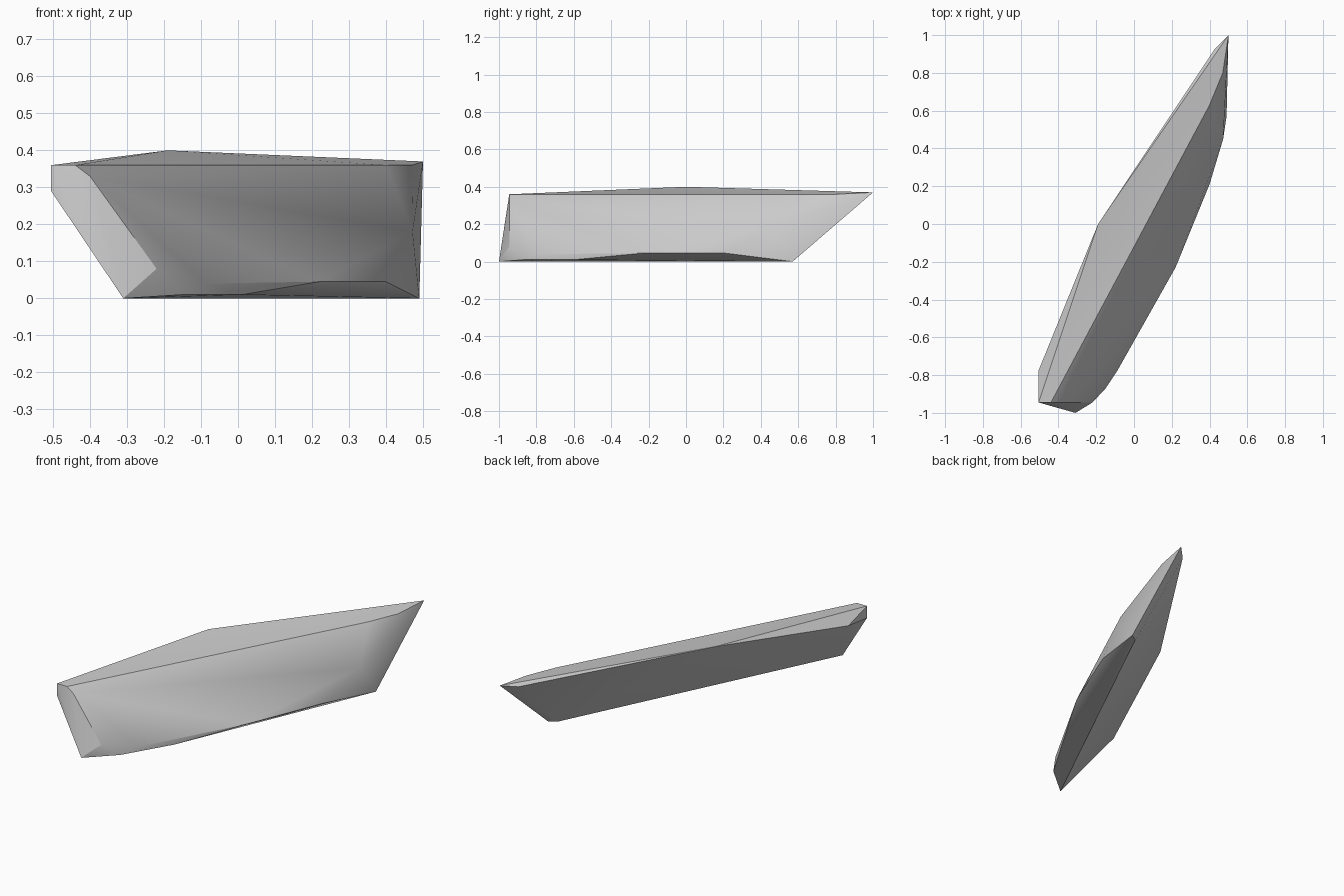
import bpy
import bmesh
import math

# Remove the default object
default_cube = bpy.data.objects.get("Cube")
if default_cube:
    bpy.data.objects.remove(default_cube, do_unlink=True)


def make_material(name, colour):
    material = bpy.data.materials.new(name)
    material.use_nodes = True
    material.diffuse_color = colour
    shader = material.node_tree.nodes["Principled BSDF"]
    shader.inputs["Base Color"].default_value = colour
    return material


def hull_object(name, points, material):
    """Wrap a faceted convex skin around the given corner points."""
    mesh = bpy.data.meshes.new(name)
    bm = bmesh.new()
    for point in points:
        bm.verts.new(point)
    result = bmesh.ops.convex_hull(bm, input=bm.verts[:])
    unused = {item for key in ("geom_interior", "geom_unused") for item in result[key]
              if isinstance(item, bmesh.types.BMVert)}
    bmesh.ops.delete(bm, geom=list(unused), context='VERTS')
    bmesh.ops.dissolve_limit(bm, angle_limit=math.radians(0.5),
                             verts=bm.verts[:], edges=bm.edges[:])
    bmesh.ops.recalc_face_normals(bm, faces=bm.faces[:])
    bm.to_mesh(mesh)
    bm.free()
    mesh.materials.append(material)
    obj = bpy.data.objects.new(name, mesh)
    bpy.context.collection.objects.link(obj)
    return obj


# Upper rim: pointed bow, raised middle of the far rim, blunt stern
bow_tip = [(0.5, 1, 0.37), (0.43, 0.93, 0.355)]
near_rim = [(x, y, 0.36) for x, y in ((0.47, 0.8), (0.4, 0.63), (-0.44, -0.945))]
far_rim = [(-0.19, 0, 0.4), (-0.505, -0.775, 0.31)]
stern = [(x, -0.945, z) for x, z in
         ((-0.505, 0.36), (-0.505, 0.29), (-0.4, 0.33), (-0.22, 0.08))]

# Lower edge: straight keel and a curved outer chine
keel = [(-0.31, -1, 0), (0.49, 0.57, 0), (0.445, 0.54, 0)]
chine = [(-0.15, -0.87, 0.01), (-0.09, -0.78, 0.04), (0.01, -0.6, 0.01),
         (0.22, -0.23, 0.045), (0.4, 0.21, 0.045), (0.472, 0.45, 0.18)]

grey = make_material("plain grey", (0.6, 0.6, 0.6, 1))
hull = hull_object("slanted_hull", bow_tip + near_rim + far_rim + stern + keel + chine, grey)

# Soft shading across the curved side, crisp rim and keel edges
bpy.ops.object.select_all(action='DESELECT')
hull.select_set(True)
bpy.context.view_layer.objects.active = hull
bpy.ops.object.shade_smooth_by_angle(angle=math.radians(30))
